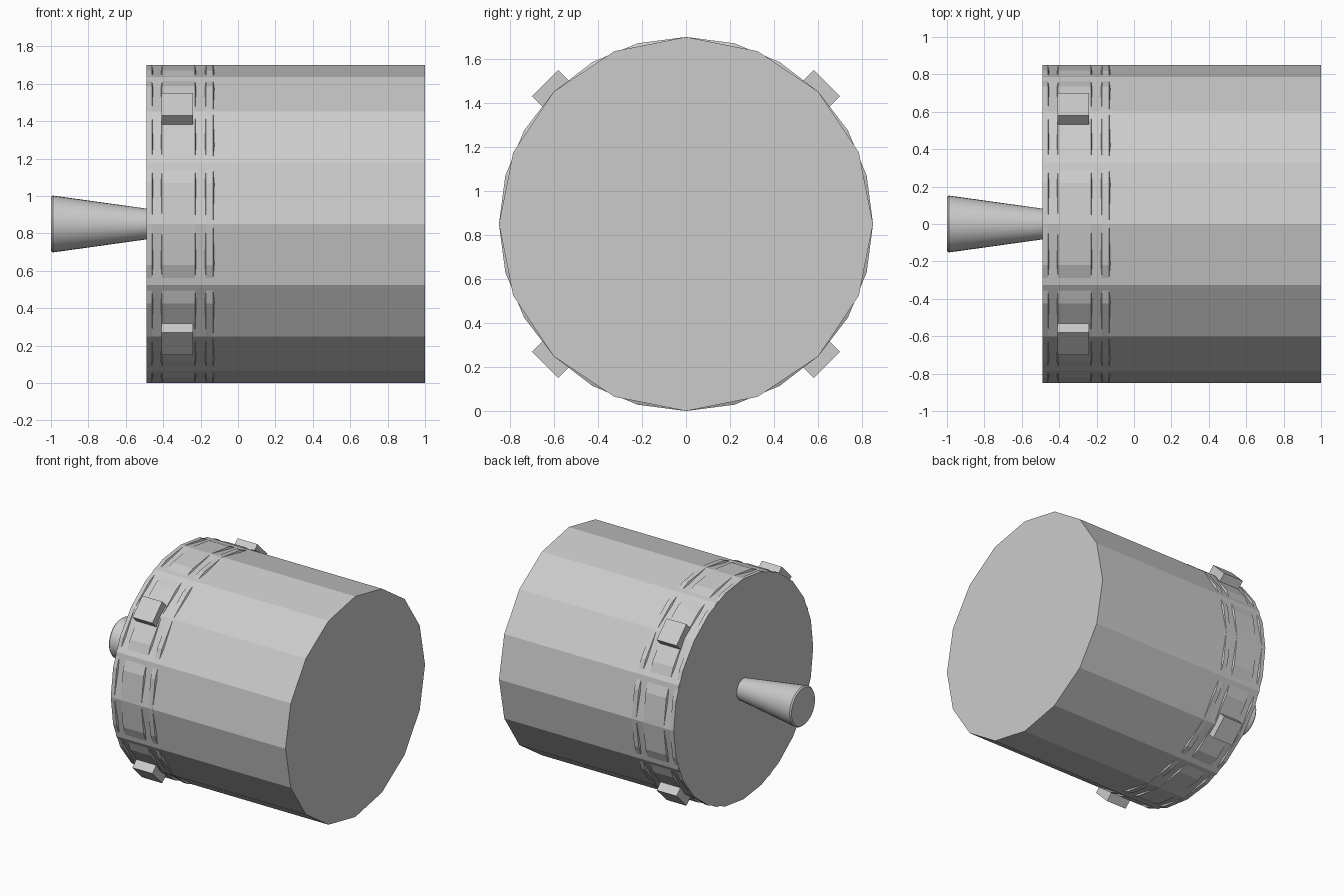
import bpy, bmesh, math
from mathutils import Matrix

if "Cube" in bpy.data.objects:
    bpy.data.objects.remove(bpy.data.objects["Cube"])

CZ = 0.85   # height of the long axis
R = 0.85    # hull radius


def lathe(name, profile, sides, smooth=False):
    """Capped solid turned around the x axis from (x, radius) pairs."""
    bm = bmesh.new()
    rings = []
    for x, r in profile:
        rings.append([bm.verts.new((x, r * math.sin(math.tau * i / sides),
                                    CZ + r * math.cos(math.tau * i / sides)))
                      for i in range(sides)])
    for a, b in zip(rings, rings[1:]):
        for i in range(sides):
            j = (i + 1) % sides
            bm.faces.new((a[i], a[j], b[j], b[i]))
    bm.faces.new(rings[0])
    bm.faces.new(rings[-1])
    bmesh.ops.recalc_face_normals(bm, faces=bm.faces)
    mesh = bpy.data.meshes.new(name)
    bm.to_mesh(mesh)
    bm.free()
    ob = bpy.data.objects.new(name, mesh)
    bpy.context.collection.objects.link(ob)
    if smooth:
        bpy.context.view_layer.objects.active = ob
        ob.select_set(True)
        bpy.ops.object.shade_smooth_by_angle(angle=math.radians(30))
        ob.select_set(False)
    return ob


# Main 16-sided drum
lathe("drum", [(-0.489, R), (1.0, R)], 16)

# Finer 24-sided bands with sloped edges, grooves between them
lip, low = 0.009, 0.83
lathe("end_band", [(-0.49, R), (-0.46, R), (-0.46 + lip, low)], 24)
lathe("wide_band", [(-0.415, low), (-0.415 + lip, R),
                    (-0.23, R), (-0.23 + lip, low)], 24)
lathe("narrow_band", [(-0.18, low), (-0.18 + lip, R),
                      (-0.133, R), (-0.133 + lip, low)], 24)

# Flared rod on the end, with a small bevelled rim
lathe("flared_nozzle", [(-1.0, 0.143), (-0.99, 0.152), (-0.48, 0.081)], 32, True)

# Four blocks on the wide band
for k in range(4):
    bm = bmesh.new()
    bmesh.ops.create_cube(bm, size=1)
    turn = Matrix.Rotation(math.radians(45 + 90 * k), 4, 'X')
    bm.transform(Matrix.Translation((-0.325, 0, CZ)) @ turn
                 @ Matrix.Translation((0, 0, 0.82))
                 @ Matrix.Diagonal((0.17, 0.17, 0.17, 1)))
    mesh = bpy.data.meshes.new("side_block")
    bm.to_mesh(mesh)
    bm.free()
    bpy.context.collection.objects.link(bpy.data.objects.new(f"side_block_{k + 1}", mesh))
